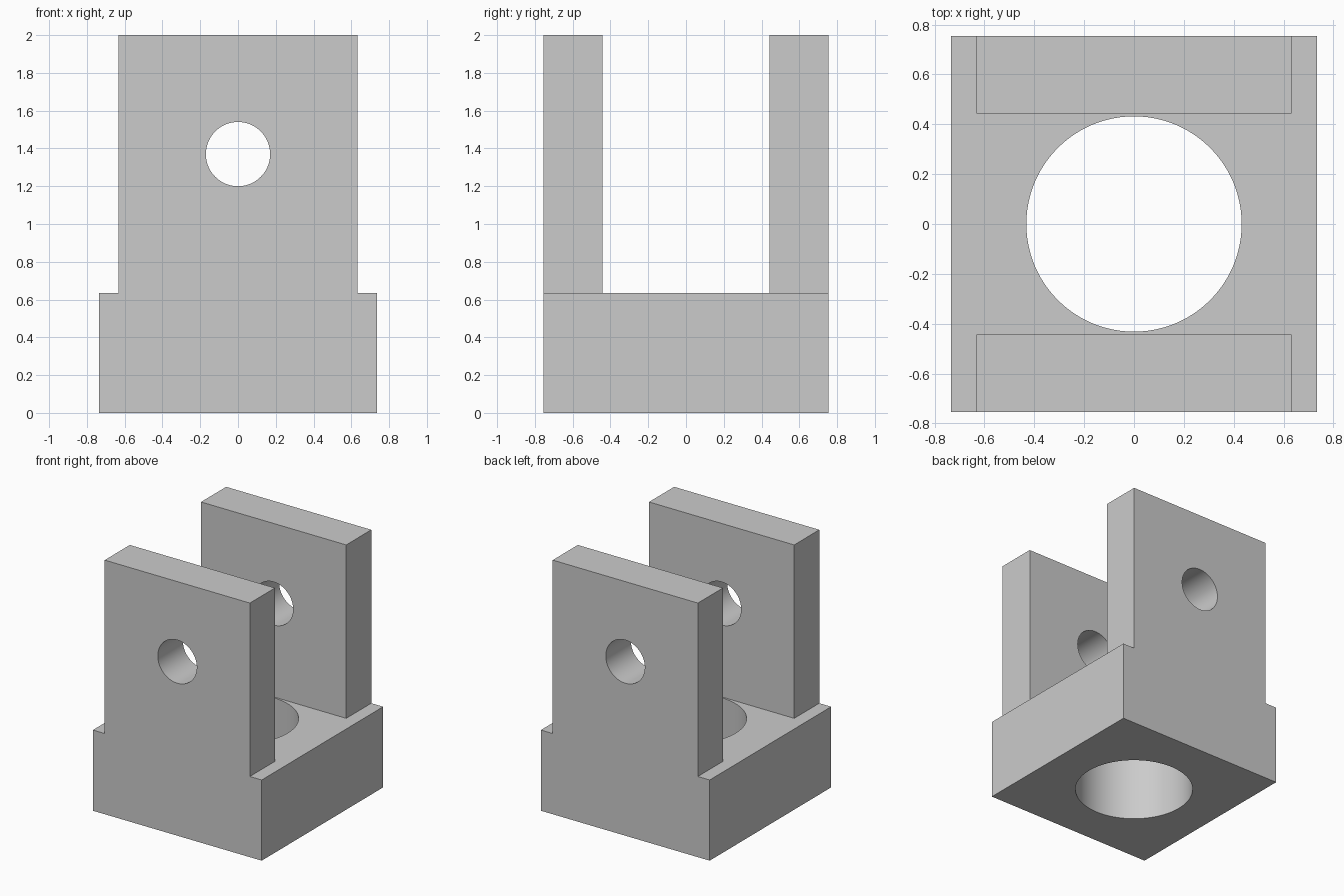
import bpy
import math

# Remove the default cube
default = bpy.data.objects.get("Cube")
if default:
    bpy.data.objects.remove(default, do_unlink=True)

# Main dimensions
BASE_X, DEPTH_Y, HEIGHT = 0.735, 0.755, 2.0   # half width, half depth, full height
SHOULDER_Z = 0.635                            # top of the base
EAR_X, EAR_INNER_Y = 0.632, 0.443             # half width and inner face of the ears
BORE_R, PIN_R, PIN_Z = 0.432, 0.17, 1.37

grey = bpy.data.materials.new("plain_grey")
grey.use_nodes = True
colour = (0.6, 0.6, 0.6, 1)
grey.diffuse_color = colour
grey.node_tree.nodes["Principled BSDF"].inputs["Base Color"].default_value = colour


def box(name, low, high):
    centre = [(a + b) / 2 for a, b in zip(low, high)]
    bpy.ops.mesh.primitive_cube_add(size=1, location=centre)
    ob = bpy.context.object
    ob.name = name
    ob.scale = [b - a for a, b in zip(low, high)]
    bpy.ops.object.transform_apply(location=True, rotation=True, scale=True)
    ob.data.materials.append(grey)
    return ob


def rod(name, radius, location, rotation=(0, 0, 0)):
    bpy.ops.mesh.primitive_cylinder_add(vertices=96, radius=radius, depth=3,
                                        location=location, rotation=rotation)
    ob = bpy.context.object
    ob.name = name
    ob.data.materials.append(grey)
    return ob


def cut(target, cutter):
    cutter.hide_render = True
    mod = target.modifiers.new(cutter.name, 'BOOLEAN')
    mod.operation = 'DIFFERENCE'
    mod.solver = 'EXACT'
    mod.object = cutter
    bpy.context.view_layer.objects.active = target
    bpy.ops.object.modifier_apply(modifier=mod.name)
    bpy.data.objects.remove(cutter, do_unlink=True)


# Solid block that becomes the fork bracket
bracket = box("fork_bracket", (-BASE_X, -DEPTH_Y, 0), (BASE_X, DEPTH_Y, HEIGHT))

# Slot between the two upright ears
cut(bracket, box("slot_cutter", (-1, -EAR_INNER_Y, SHOULDER_Z), (1, EAR_INNER_Y, 3)))

# Shoulders on both sides of the ears
cut(bracket, box("left_shoulder_cutter", (EAR_X, -1, SHOULDER_Z), (1, 1, 3)))
cut(bracket, box("right_shoulder_cutter", (-1, -1, SHOULDER_Z), (-EAR_X, 1, 3)))

# Vertical bore through the base and cross hole through both ears
cut(bracket, rod("bore_cutter", BORE_R, (0, 0, 0)))
cut(bracket, rod("pin_hole_cutter", PIN_R, (0, 0, PIN_Z), (math.pi / 2, 0, 0)))

# Smooth hole walls, crisp edges
bpy.ops.object.select_all(action='DESELECT')
bracket.select_set(True)
bpy.context.view_layer.objects.active = bracket
bpy.ops.object.shade_smooth_by_angle(angle=math.radians(30))
